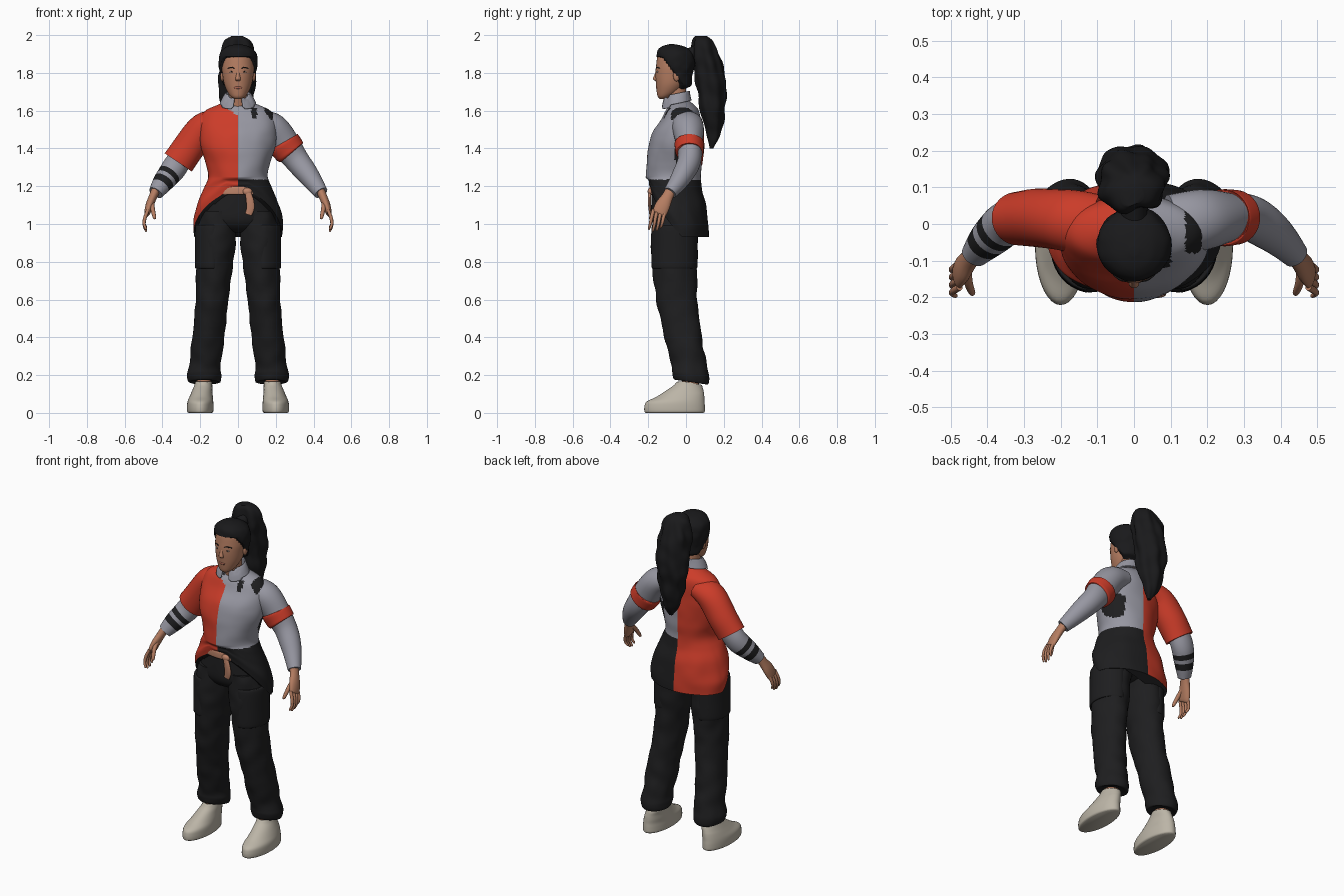
import bpy, bmesh, math
from mathutils import Vector, noise

COLOURS = {
    "skin": (0.46, 0.205, 0.12), "hair_black": (0.010, 0.010, 0.011), "red_cloth": (0.60, 0.045, 0.022),
    "grey_cloth": (0.31, 0.31, 0.36), "black_cloth": (0.013, 0.013, 0.014), "cream_shoe": (0.50, 0.46, 0.385),
    "tan_belt": (0.52, 0.235, 0.145), "lip": (0.38, 0.125, 0.085), "eye_white": (0.55, 0.50, 0.46),
}
MATS = {}
for key, c in COLOURS.items():
    MATS[key] = bpy.data.materials.new(key)
    MATS[key].diffuse_color = (*c, 1)


def spline(keys, m):
    """Catmull-Rom samples through the keys."""
    out = []
    last = len(keys) - 1
    for i in range(last):
        p0, p1, p2, p3 = keys[max(i - 1, 0)], keys[i], keys[i + 1], keys[min(i + 2, last)]
        for j in range(m + (i == last - 1)):
            t = j / m
            out.append([0.5 * (2 * b + (c - a) * t + (2 * a - 5 * b + 4 * c - d) * t * t
                               + (3 * b - a - 3 * c + d) * t ** 3) for a, b, c, d in zip(p0, p1, p2, p3)])
    return out


def loft(name, keys, mats, rule=None, n=32, m=5, side=None, warp=None, mirror=False, amp=0, freq=9, cap=True):
    """Elliptic rings (x, y, z, rx, ry); horizontal, or across the path when side is given.
    rule(face centre, path parameter) gives a material index, or None to drop the face."""
    rings = spline(keys, m)
    bm = bmesh.new()
    rows = []
    for i, r in enumerate(rings):
        centre = Vector(r[:3])
        u, v = Vector((1, 0, 0)), Vector((0, 1, 0))
        if side:
            t = (Vector(rings[min(i + 1, len(rings) - 1)][:3]) - Vector(rings[max(i - 1, 0)][:3])).normalized()
            u = t.cross(Vector(side)).normalized()
            v = t.cross(u)
        row = []
        for k in range(n):
            a = 2 * math.pi * k / n
            d = u * math.cos(a) * max(r[3], .002) + v * math.sin(a) * max(r[4], .002)
            if amp:
                d *= 1 + amp * noise.noise((centre + d) * freq)
            p = centre + d
            row.append(bm.verts.new(warp(p) if warp else p))
        rows.append(row)
    drop = []
    for i in range(len(rows) - 1):
        for k in range(n):
            f = bm.faces.new((rows[i][k], rows[i][(k + 1) % n], rows[i + 1][(k + 1) % n], rows[i + 1][k]))
            idx = rule(f.calc_center_median(), (i + .5) / (len(rows) - 1)) if rule else 0
            if idx is None:
                drop.append(f)
            else:
                f.material_index = idx
    if cap:
        for row, t in ((rows[0][::-1], 0), (rows[-1], 1)):
            f = bm.faces.new(row)
            f.material_index = (rule(f.calc_center_median(), t) or 0) if rule else 0
    bmesh.ops.recalc_face_normals(bm, faces=bm.faces)
    if drop:
        bmesh.ops.delete(bm, geom=drop, context='FACES')
    return finish(name, bm, mats, mirror)


def finish(name, bm, mats, mirror=False):
    me = bpy.data.meshes.new(name)
    bm.to_mesh(me)
    bm.free()
    ob = bpy.data.objects.new(name, me)
    bpy.context.collection.objects.link(ob)
    for mt in mats:
        me.materials.append(MATS[mt])
    bpy.ops.object.select_all(action='DESELECT')
    ob.select_set(True)
    bpy.context.view_layer.objects.active = ob
    bpy.ops.object.shade_smooth_by_angle(angle=math.radians(50))
    if mirror:
        ob.modifiers.new("mirror", 'MIRROR')
    return ob


def ball(name, loc, size, mat, mirror=False):
    bm = bmesh.new()
    bmesh.ops.create_uvsphere(bm, u_segments=16, v_segments=10, radius=1)
    for v in bm.verts:
        v.co = Vector(loc) + Vector([a * b for a, b in zip(v.co, size)])
    return finish(name, bm, [mat], mirror)


def clamp(t):
    return min(max(t, 0), 1)


# Head and neck
loft("head", [(0, -.125, 1.662, .018, .014), (0, -.112, 1.675, .038, .038), (0, -.095, 1.70, .056, .06),
              (0, -.08, 1.74, .073, .079), (0, -.07, 1.79, .082, .092), (0, -.066, 1.84, .085, .092),
              (0, -.062, 1.90, .074, .084), (0, -.06, 1.935, .03, .04)], ["skin"])
loft("neck", [(0, -.025, 1.57, .07, .06), (0, -.04, 1.63, .054, .053), (0, -.05, 1.69, .05, .052),
              (0, -.05, 1.75, .05, .05)], ["skin"])
loft("nose", [(0, -.149, 1.82, .008, .008), (0, -.157, 1.79, .010, .01), (0, -.163, 1.768, .014, .012),
              (0, -.154, 1.757, .011, .008)], ["skin"], n=16)
ball("ear", (.083, -.05, 1.785), (.011, .018, .03), "skin", True)
ball("eye", (.033, -.149, 1.805), (.013, .006, .0045), "eye_white", True)
ball("iris", (.033, -.1525, 1.805), (.005, .004, .0045), "hair_black", True)
loft("eyebrow", [(.016, -.156, 1.824, .002, .003), (.036, -.152, 1.829, .003, .003), (.056, -.138, 1.824, .002, .003)],
     ["hair_black"], n=8, side=(0, 1, 0), mirror=True)
ball("lips", (0, -.152, 1.722), (.022, .008, .008), "lip")


# Hair cap: tucked into the head below the hairline
def hairline(p):
    edge = 1.885 - .155 * clamp((p.y + .13) / .12)
    s = 1 - .3 * clamp((edge - p.z) / .012)
    return Vector((p.x * s, -.06 + (p.y + .06) * s, p.z))


loft("hair_cap", [(0, -.02, 1.70, .05, .04), (0, -.035, 1.74, .08, .065), (0, -.055, 1.80, .096, .092),
                  (0, -.055, 1.86, .102, .102), (0, -.06, 1.91, .093, .093), (0, -.07, 1.94, .058, .06),
                  (0, -.075, 1.952, .012, .012)], ["hair_black"], n=48, m=8, warp=hairline, amp=.05, freq=25)
loft("hair_tie", [(0, -.02, 1.88, .04, .04), (0, .03, 1.90, .036, .036), (0, .08, 1.91, .045, .04)],
     ["hair_black"], side=(1, 0, 0))


# Ponytail with strand grooves
def strands(p):
    a = math.atan2(p.y - .12, p.x)
    s = 1 + .05 * math.sin(7 * a + 14 * p.z) + .035 * math.sin(4 * a - 24 * p.z)
    return Vector((p.x * s, .12 + (p.y - .12) * s, p.z))


loft("ponytail", [(-.005, .08, 1.995, .03, .03), (-.005, .088, 1.97, .068, .052), (-.005, .103, 1.90, .09, .072),
                  (-.005, .12, 1.82, .096, .078), (-.005, .136, 1.72, .096, .076), (-.005, .14, 1.62, .086, .068),
                  (-.005, .144, 1.52, .062, .045), (0, .142, 1.45, .038, .028), (.005, .135, 1.40, .01, .01)],
     ["hair_black"], n=64, m=6, warp=strands, amp=.14, freq=14)


# Two-tone shirt with a hem that drops towards the back
def hem(p):
    if p.z < 1.25:
        k = .17 + .83 * clamp((p.y + .19) / .17) ** .7
        p.z = 1.25 - (1.25 - p.z) * k
    return p


def shirt_colour(c, t):
    if c.y < -.05 and c.z > 1.575 + abs(c.x) * .6:
        return 1
    if c.x < 0:
        return 0
    strap = .14 < c.x < .185 and c.z > 1.55 and c.y > -.08
    chest_mark = .07 < c.x < .1 and 1.56 < c.z < 1.615 and c.y < -.05
    underarm = c.x > .11 and ((c.y - .01) / .075) ** 2 + ((c.z - 1.365) / .07) ** 2 < 1
    return 2 if c.z < 1.235 or strap or chest_mark or underarm else 1


loft("shirt", [(0, -.03, 1.65, .06, .05), (0, -.022, 1.63, .11, .065), (0, -.02, 1.60, .172, .088),
               (0, -.028, 1.55, .20, .105), (0, -.05, 1.48, .203, .128), (0, -.06, 1.40, .193, .142),
               (0, -.063, 1.32, .169, .145), (0, -.067, 1.25, .157, .146), (0, -.06, 1.18, .18, .145),
               (0, -.045, 1.10, .21, .152), (0, -.038, 1.0, .235, .157), (0, -.035, .93, .235, .155)],
     ["red_cloth", "grey_cloth", "black_cloth"], shirt_colour, n=96, m=8, warp=hem, amp=.03, freq=11)


# Shirt collar, open at the front
def tilt(p):
    p.z += .2 * (p.y + .04) - (.014 if p.y < -.09 and abs(p.x) > .03 else 0)
    return p


collar = loft("collar", [(0, -.04, 1.64, .06, .06), (0, -.045, 1.685, .062, .062), (0, -.046, 1.692, .068, .066),
                         (0, -.05, 1.67, .083, .073), (0, -.05, 1.64, .097, .08)], ["grey_cloth"],
              lambda c, t: None if c.y < -.08 and abs(c.x) < .022 else 0, n=48, warp=tilt, cap=False)
sol = collar.modifiers.new("thickness", 'SOLIDIFY')
sol.thickness = .005

# Red short sleeve over a striped grey sleeve
loft("red_sleeve", [(-.10, 0, 1.54, .06, .08), (-.18, .01, 1.51, .08, .085), (-.25, .015, 1.42, .084, .08),
                    (-.315, .015, 1.325, .087, .074)], ["red_cloth"], side=(0, 1, 0), amp=.05)
loft("striped_sleeve", [(-.28, .02, 1.38, .06, .06), (-.335, .01, 1.30, .066, .06), (-.385, -.03, 1.235, .058, .055),
                        (-.435, -.085, 1.165, .04, .036)], ["grey_cloth", "black_cloth"],
     lambda c, t: 1 if .52 < t < .62 or .7 < t < .82 else 0, m=9, side=(0, 1, 0), amp=.06)

# Other side: long grey sleeve with a red arm band
loft("grey_sleeve", [(.10, 0, 1.54, .06, .08), (.18, .01, 1.51, .079, .083), (.25, .018, 1.42, .078, .07),
                     (.31, .018, 1.34, .066, .062), (.375, -.02, 1.255, .056, .055), (.44, -.085, 1.165, .038, .036)],
     ["grey_cloth"], m=8, side=(0, 1, 0), amp=.04)
loft("arm_band", [(.242, .017, 1.43, .08, .074), (.246, .017, 1.424, .087, .078), (.266, .018, 1.397, .086, .076),
                  (.278, .018, 1.38, .082, .074), (.282, .018, 1.375, .07, .066)], ["red_cloth"], side=(0, 1, 0))

# Hands
loft("palm", [(.43, -.075, 1.19, .024, .028), (.45, -.098, 1.145, .022, .03), (.468, -.122, 1.10, .021, .039),
              (.48, -.14, 1.06, .016, .038), (.483, -.145, 1.05, .008, .03)], ["skin"], side=(0, 1, 0), mirror=True)
for i in range(4):
    y, drop = -.172 + .021 * i, (.01, 0, .004, .018)[i]
    loft(f"finger_{i + 1}", [(.476, y, 1.075, .009, .01), (.492, y - .01, 1.035, .0095, .0095),
                             (.497, y - .017, .995 + drop / 2, .008, .008), (.487, y - .024, .965 + drop, .006, .006),
                             (.484, y - .025, .96 + drop, .001, .001)], ["skin"], n=12, side=(0, 1, 0), mirror=True)
loft("thumb", [(.458, -.12, 1.12, .014, .014), (.452, -.16, 1.08, .012, .012), (.442, -.187, 1.035, .009, .009),
               (.441, -.19, 1.025, .002, .002)], ["skin"], n=12, side=(1, 0, 0), mirror=True)


# Cargo trousers, cuffs lower at the back
def cuff(p):
    p.z -= .15 * clamp((.3 - p.z) / .12) * (p.y - .02)
    return p


loft("trouser_seat", [(0, -.06, 1.21, .15, .118), (0, -.062, 1.1, .183, .122), (0, -.063, 1.02, .195, .118),
                      (0, -.062, .975, .15, .09), (0, -.062, .955, .06, .05)], ["black_cloth"], n=48)
loft("trouser_leg", [(.10, -.062, 1.07, .09, .112), (.112, -.062, .96, .104, .121), (.122, -.06, .8, .098, .119),
                     (.137, -.05, .6, .087, .108), (.158, -.014, .4, .085, .098), (.175, .018, .25, .084, .094),
                     (.178, .024, .2, .09, .095), (.178, .026, .165, .082, .088), (.178, .026, .17, .06, .06)],
     ["black_cloth"], n=40, m=8, mirror=True, warp=cuff, amp=.09, freq=13)


# Cargo pockets wrap the outer thigh only
def outer_only(p):
    s = 1 - .15 * clamp((.13 - p.x) / .03)
    return Vector((.12 + (p.x - .12) * s, -.06 + (p.y + .06) * s, p.z))


loft("cargo_pocket", [(.123, -.061, .765, .096, .113), (.123, -.061, .775, .105, .123), (.12, -.061, .87, .107, .124),
                      (.117, -.061, .98, .109, .123), (.116, -.061, .995, .1, .113)], ["black_cloth"],
     n=40, warp=outer_only, mirror=True)

# Belt with knot and hanging end
loft("belt", [(0, -.06, 1.155, .178, .13), (0, -.06, 1.163, .182, .134), (0, -.06, 1.19, .182, .134),
              (0, -.06, 1.2, .178, .13)], ["tan_belt"],
     lambda c, t: 0 if c.y < -.16 and abs(c.x) < .1 else None, n=64, cap=False)
ball("belt_knot", (.05, -.19, 1.172), (.025, .013, .02), "tan_belt")
loft("belt_end", [(.05, -.192, 1.175, .015, .009), (.062, -.194, 1.13, .02, .008), (.066, -.192, 1.085, .021, .007),
                  (.055, -.188, 1.05, .018, .006)], ["tan_belt"], n=16, side=(0, 1, 0))


# Ankles and slip-on shoes, lower at the heel
def heel(p):
    p.z -= .2 * clamp((p.z - .1) / .05) * max(p.y, 0)
    return p


loft("ankle", [(.182, .022, .12, .036, .045), (.181, .024, .22, .04, .045)], ["skin"], n=20, mirror=True)
loft("shoe", [(.2, -.06, 0, .062, .152), (.2, -.06, .008, .069, .16), (.2, -.06, .035, .07, .16),
              (.199, -.055, .06, .068, .153), (.195, -.03, .085, .062, .127), (.19, -.008, .115, .054, .102),
              (.184, .012, .145, .048, .078), (.182, .018, .165, .044, .064), (.182, .02, .15, .038, .05)],
     ["cream_shoe"], n=36, warp=heel, mirror=True)
